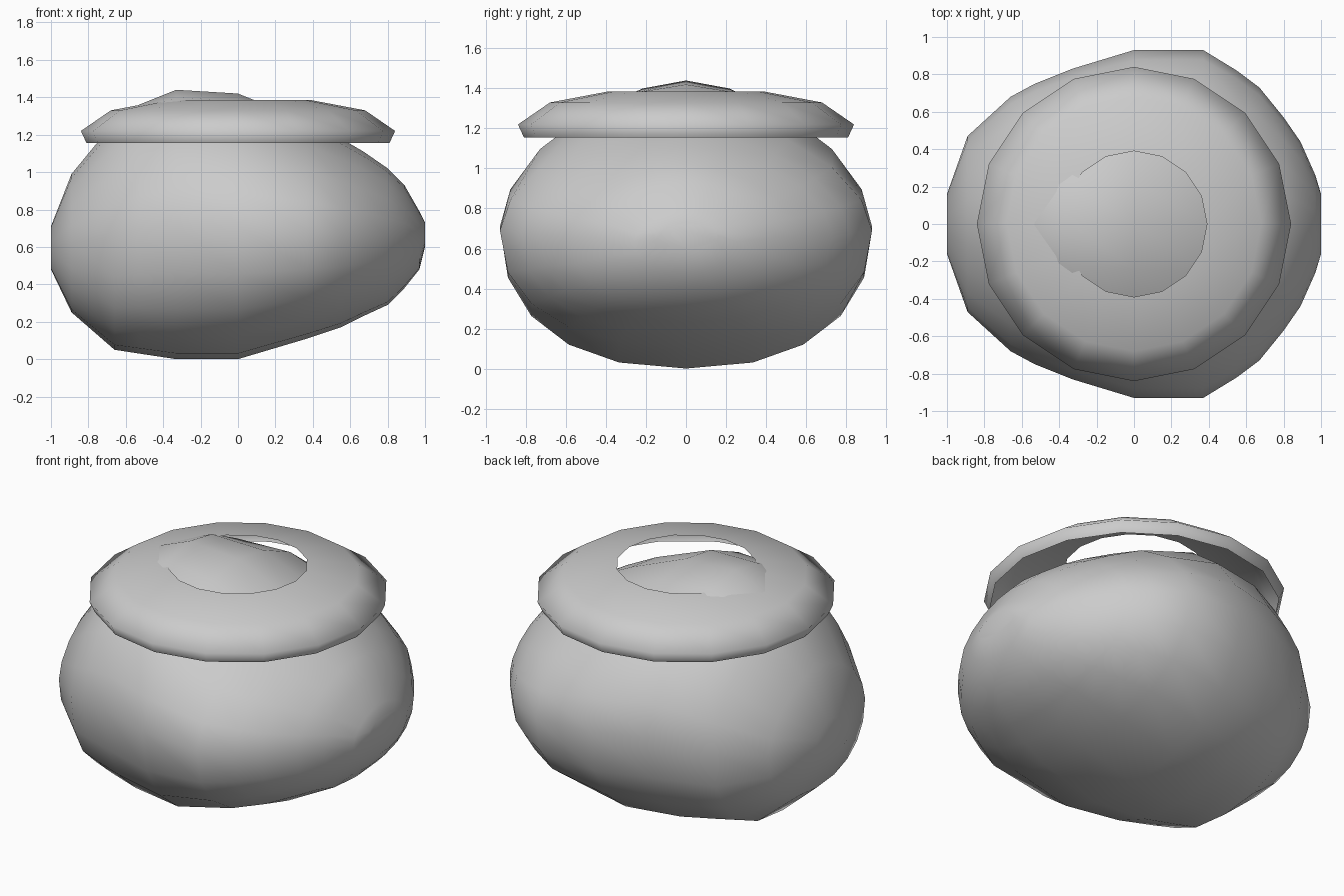
import bpy, bmesh, math

if "Cube" in bpy.data.objects:
    bpy.data.objects.remove(bpy.data.objects["Cube"])


def make(name, rings, cap):
    """Skin closed rings of points into one smooth object."""
    bm = bmesh.new()
    loops = [[bm.verts.new(p) for p in ring] for ring in rings]
    n = len(loops[0])
    for a, b in zip(loops, loops[1:]):
        for i in range(n):
            j = (i + 1) % n
            bm.faces.new((a[i], a[j], b[j], b[i]))
    if cap:
        bm.faces.new(loops[0])
        bm.faces.new(loops[-1])
    bmesh.ops.recalc_face_normals(bm, faces=bm.faces)
    for f in bm.faces:
        f.smooth = True
    me = bpy.data.meshes.new(name)
    bm.to_mesh(me)
    bm.free()
    ob = bpy.data.objects.new(name, me)
    bpy.context.collection.objects.link(ob)
    return ob


def section(x, lo, hi, w, n=20):
    """Upright egg section: pointed above, fuller below."""
    mid, h = (lo + hi) / 2, (hi - lo) / 2
    pts = []
    for i in range(n):
        a = 2 * math.pi * i / n
        c, s = math.cos(a), math.sin(a)
        e = 2 / 1.75 if s > 0 else 2 / 2.3
        pts.append((x, math.copysign(abs(c) ** e, c) * w,
                    mid + math.copysign(abs(s) ** e, s) * h))
    return pts


# Lopsided bulging body: x, bottom z, top z, half width
stations = [
    (-1.00, .48, .71, .16), (-.89, .25, .99, .47), (-.66, .05, 1.27, .68),
    (-.53, .03, 1.36, .75), (-.33, 0, 1.44, .83), (0, 0, 1.42, .93),
    (.37, .11, 1.27, .93), (.55, .17, 1.18, .82), (.67, .23, 1.11, .73),
    (.80, .29, 1.02, .57), (.89, .38, .93, .44), (.97, .48, .79, .26),
    (1.00, .60, .73, .16)]
make("body", [section(*s) for s in stations], True)

# Sixteen-sided open collar with a round hole the body pokes through
profile = [(.39, 1.385), (.68, 1.33), (.84, 1.22), (.81, 1.155)]
make("collar", [[(r * math.cos(math.pi * i / 8), r * math.sin(math.pi * i / 8), z)
                 for i in range(16)] for r, z in profile], False)
